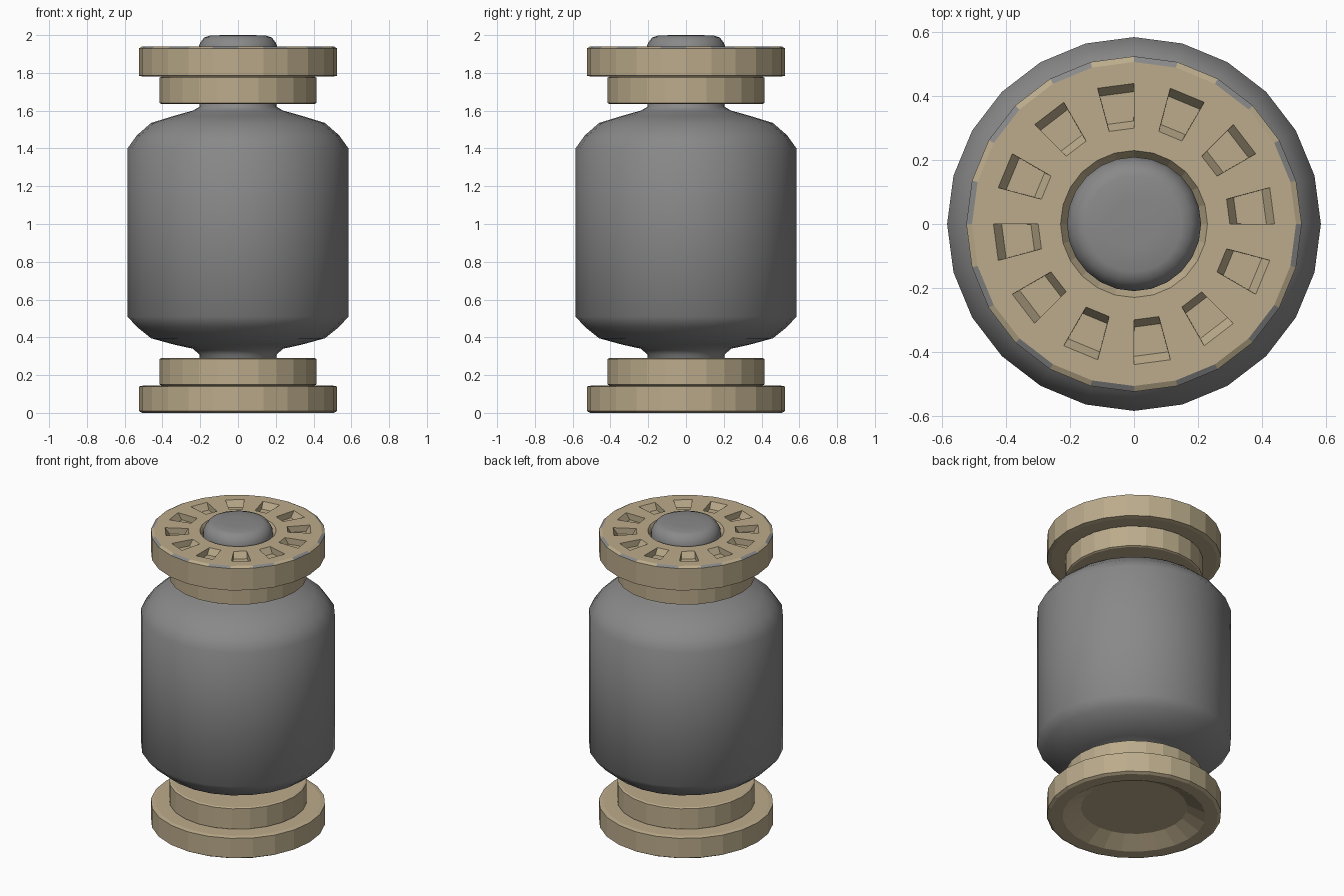
import bpy, bmesh, math

if "Cube" in bpy.data.objects:
    bpy.data.objects.remove(bpy.data.objects["Cube"])

N = 24  # sides around every part
khaki = bpy.data.materials.new("khaki")
khaki.diffuse_color = (0.50, 0.41, 0.26, 1)
khaki.use_nodes = True
khaki.node_tree.nodes["Principled BSDF"].inputs["Base Color"].default_value = khaki.diffuse_color
grey = bpy.data.materials.new("dark_grey")
grey.diffuse_color = (0.25, 0.25, 0.25, 1)
grey.use_nodes = True
grey.node_tree.nodes["Principled BSDF"].inputs["Base Color"].default_value = grey.diffuse_color


def lathe(profile):
    """Revolve (r, z) points, listed bottom centre -> outside -> top centre."""
    bm = bmesh.new()
    rings = []
    for r, z in profile:
        if r == 0:
            rings.append([bm.verts.new((0, 0, z))] * N)
        else:
            rings.append([bm.verts.new((r * math.cos(2 * math.pi * j / N),
                                        r * math.sin(2 * math.pi * j / N), z)) for j in range(N)])
    bands = []
    for a, b in zip(rings, rings[1:]):
        band = []
        for j in range(N):
            k = (j + 1) % N
            loop = list(dict.fromkeys((a[j], a[k], b[k], b[j])))
            band.append(bm.faces.new(loop))
        bands.append(band)
    return bm, bands


def finish(bm, name, mats, smooth=False):
    me = bpy.data.meshes.new(name)
    bm.to_mesh(me)
    bm.free()
    for m in mats:
        me.materials.append(m)
    ob = bpy.data.objects.new(name, me)
    bpy.context.collection.objects.link(ob)
    if smooth:
        bpy.context.view_layer.objects.active = ob
        ob.select_set(True)
        bpy.ops.object.shade_smooth_by_angle(angle=math.radians(60))
        ob.select_set(False)
    return ob


def gear(name, profile, wall, tooth, chamfer=None, pockets=None):
    """Toothed disc: every second wall face becomes a tapered tooth."""
    bm, bands = lathe(profile)
    if chamfer is not None:
        for f in bands[chamfer][1::2]:
            f.material_index = 1
    bmesh.ops.inset_individual(bm, faces=bands[wall][::2], thickness=0.015, depth=tooth)
    if pockets is not None:
        # sunk pockets with sloped inner and outer ends
        floor = bands[pockets][::2]
        bmesh.ops.inset_individual(bm, faces=floor, thickness=0.001, depth=-0.04)
        for f in floor:
            for v in f.verts:
                r = math.hypot(v.co.x, v.co.y)
                s = (r + (0.022 if r < 0.37 else -0.025)) / r
                v.co.x *= s
                v.co.y *= s
    finish(bm, name, [khaki, grey])


# main canister body, with necks running into the gears
bm, _ = lathe([(0, 0.26), (0.2, 0.26), (0.205, 0.31), (0.24, 0.34), (0.34, 0.362), (0.46, 0.395),
               (0.535, 0.455), (0.585, 0.51), (0.585, 1.40), (0.535, 1.47), (0.46, 1.535),
               (0.34, 1.572), (0.24, 1.6), (0.205, 1.62), (0.2, 1.66), (0, 1.66)])
finish(bm, "canister_body", [grey], True)

# domed button on top
bm, _ = lathe([(0.21, 1.88), (0.21, 1.935), (0.2, 1.96), (0.18, 1.987), (0.15, 1.997), (0.08, 2.0), (0, 2.0)])
finish(bm, "top_button", [grey], True)

# large end gears
gear("top_large_gear", [(0, 1.78), (0.5, 1.78), (0.525, 1.785), (0.525, 1.93), (0.507, 1.94),
                        (0.44, 1.94), (0.3, 1.94), (0.23, 1.94), (0.205, 1.90)],
     wall=2, tooth=0.055, chamfer=3, pockets=5)
gear("bottom_large_gear", [(0, 0.06), (0.32, 0.06), (0.43, 0), (0.507, 0), (0.525, 0.01),
                           (0.525, 0.14), (0.5, 0.145), (0, 0.145)], wall=4, tooth=0.055)

# small inner gears
for name, z in (("top_small_gear", 1.635), ("bottom_small_gear", 0.145)):
    gear(name, [(0, z), (0.405, z), (0.415, z + 0.005), (0.415, z + 0.14), (0.405, z + 0.145),
                (0, z + 0.145)], wall=2, tooth=0.048)
